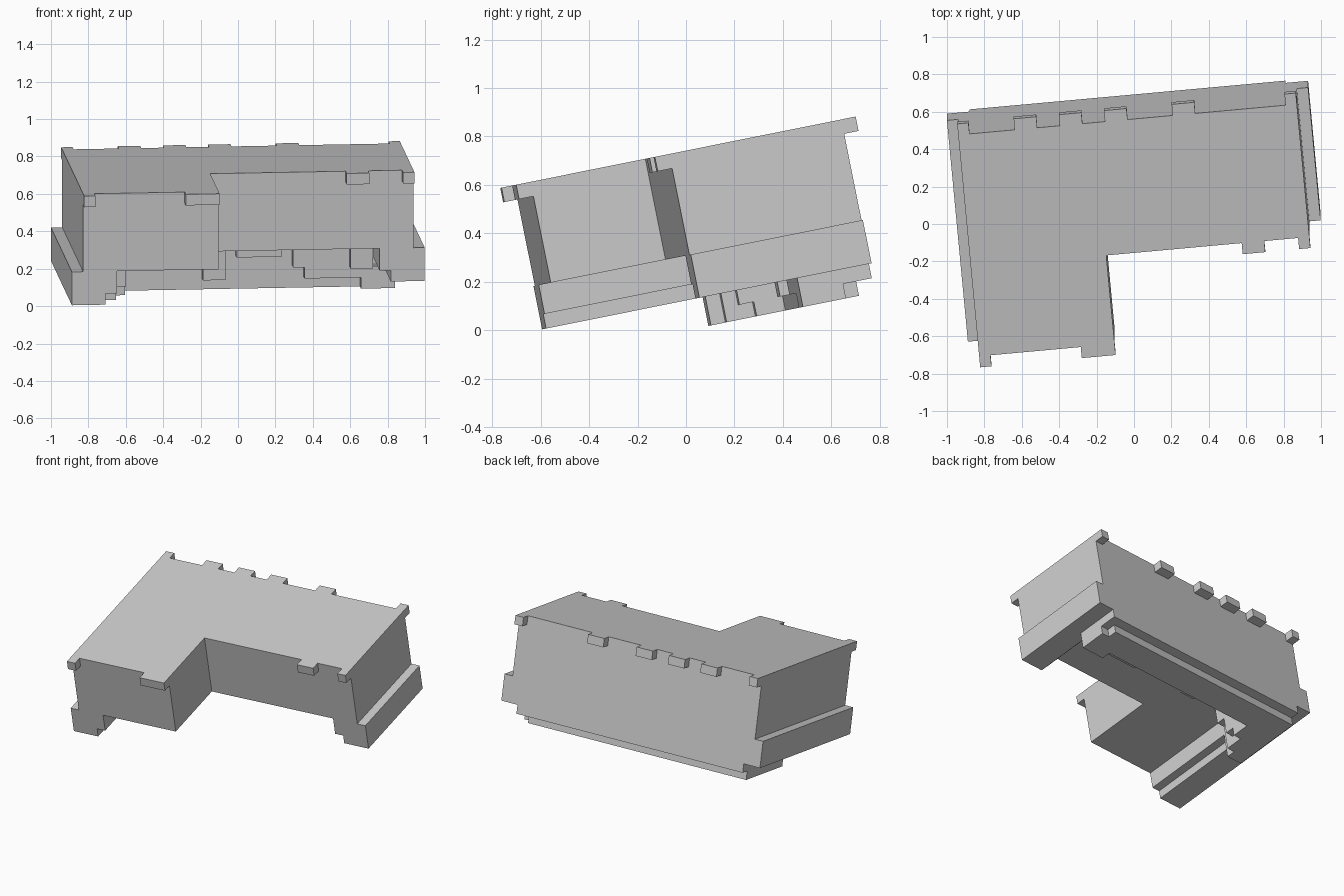
import bpy, bmesh
from math import radians
from mathutils import Matrix, Vector

if "Cube" in bpy.data.objects:
    bpy.data.objects.remove(bpy.data.objects["Cube"])

H = 0.0606                                  # block size
ORIGIN = Vector((-0.938, -0.557, 0.0))
TILT = Matrix.Rotation(radians(11.35), 4, 'X') @ Matrix.Rotation(radians(5.3), 4, 'Z')


def box(i0, i1, j0, j1, k0, k1):
    """Set of grid cells filled by a box."""
    return {(i, j, k) for i in range(i0, i1) for j in range(j0, j1) for k in range(k0, k1)}


def union(*boxes):
    return set().union(*(box(*b) for b in boxes))


parts = {}

# L-shaped main body
parts["main_body"] = union((1, 31, 9, 21, 5, 12), (1, 13, 1, 9, 5, 12))

# small tabs around the top rim: back row, wing front, inner front
tabs = [(a, b, 21, 22) for a, b in ((1, 2), (6, 8), (10, 12), (14, 16), (20, 22), (30, 31))]
tabs += [(1, 2, 0, 1), (10, 13, 0, 1), (25, 27, 8, 9), (30, 31, 8, 9)]
parts["rim_tabs"] = union(*[(*t, 11, 12) for t in tabs])

# stepped runners along both sides
parts["left_runner"] = union((0, 3, 1, 21, 2, 5), (3, 4, 1, 21, 3, 5))
parts["right_runner"] = union((29, 32, 9, 21, 2, 5), (28, 29, 9, 21, 3, 5))

# stepped block under the rear half
parts["rear_underside"] = union(
    (3, 29, 17, 21, 2, 5), (4, 15, 16, 17, 2, 5), (16, 20, 16, 17, 3, 5),
    (21, 28, 16, 17, 2, 5), (26, 28, 15, 16, 2, 5))

# lower rear plate
parts["lower_plate"] = union(
    (2, 30, 19, 21, 1, 2), (2, 30, 17, 19, 1, 2), (13, 15, 16, 17, 1, 2),
    (22, 30, 16, 17, 1, 2), (6, 27, 17, 20, 0, 1), (27, 30, 16, 19, 0, 1),
    (27, 29, 19, 20, 0, 1))

# diagonal stair at the left corner of the plate
parts["corner_stair"] = union(
    (2, 3, 12, 20, 0, 2), (3, 4, 12, 20, 0, 3), (4, 5, 13, 20, 0, 3),
    (5, 6, 14, 20, 1, 3), (5, 6, 15, 20, 0, 1), (4, 6, 13, 17, 3, 5))

solid = set().union(*parts.values())

# the four corners of each cell side
SIDES = {}
for axis in range(3):
    a, b = (axis + 1) % 3, (axis + 2) % 3
    for sign in (-1, 1):
        quad = []
        for s, t in ((0, 0), (1, 0), (1, 1), (0, 1)):
            c = [0, 0, 0]
            c[axis], c[a], c[b] = (sign > 0), s, t
            quad.append(tuple(c))
        d = [0, 0, 0]
        d[axis] = sign
        SIDES[tuple(d)] = quad if sign > 0 else quad[::-1]


def add(p, q):
    return tuple(int(m + n) for m, n in zip(p, q))


done = set()
for name, cells in parts.items():
    cells = cells - done
    done |= cells
    bm = bmesh.new()
    verts = {}
    for cell in sorted(cells):
        for d, quad in SIDES.items():
            if add(cell, d) in solid:
                continue
            face = []
            for c in quad:
                p = add(cell, c)
                if p not in verts:
                    verts[p] = bm.verts.new(ORIGIN + Vector(p) * H)
                face.append(verts[p])
            bm.faces.new(face)
    # merge flat areas into single faces
    bmesh.ops.dissolve_limit(bm, angle_limit=radians(1), verts=bm.verts[:], edges=bm.edges[:])
    mesh = bpy.data.meshes.new(name)
    bm.transform(TILT)
    bm.to_mesh(mesh)
    bm.free()
    bpy.context.collection.objects.link(bpy.data.objects.new(name, mesh))
